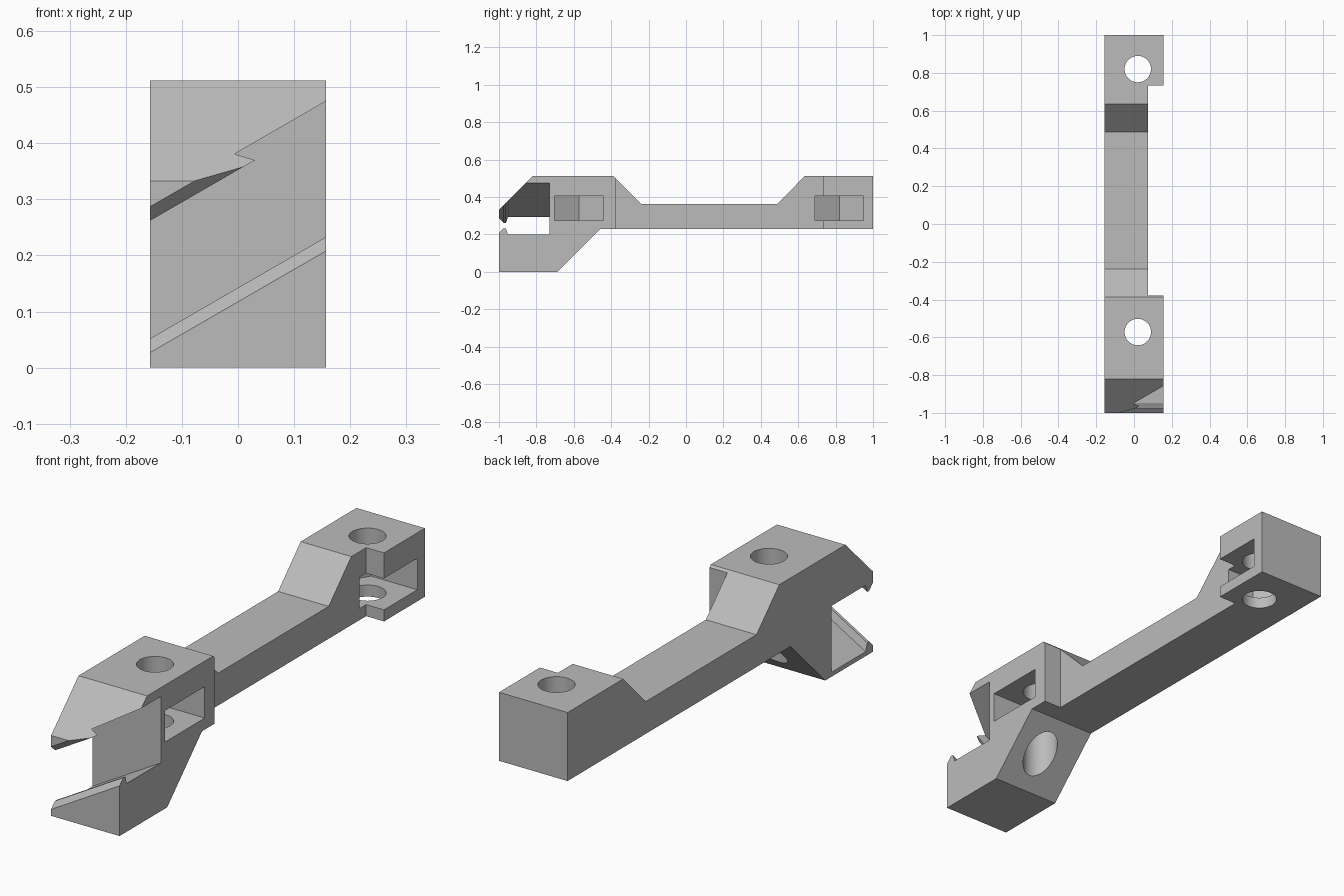
import bpy, bmesh, math
from mathutils import Vector

if "Cube" in bpy.data.objects:
    bpy.data.objects.remove(bpy.data.objects["Cube"], do_unlink=True)

HALF = 0.157            # half width of the bracket
HOLE_X = 0.02           # bolt axis
BOLTS = (-0.572, 0.82)  # bolt positions along the arm

grey = bpy.data.materials.new("plain_grey")
grey.use_nodes = True
colour = (0.5, 0.5, 0.5, 1)
grey.diffuse_color = colour
grey.node_tree.nodes["Principled BSDF"].inputs["Base Color"].default_value = colour


def extrude(name, points, direction):
    """Solid made by sweeping a closed outline along a direction."""
    bm = bmesh.new()
    face = bm.faces.new([bm.verts.new(p) for p in points])
    moved = bmesh.ops.extrude_face_region(bm, geom=[face])["geom"]
    verts = [v for v in moved if isinstance(v, bmesh.types.BMVert)]
    bmesh.ops.translate(bm, verts=verts, vec=Vector(direction))
    bmesh.ops.recalc_face_normals(bm, faces=bm.faces)
    mesh = bpy.data.meshes.new(name)
    bm.to_mesh(mesh)
    bm.free()
    mesh.materials.append(grey)
    obj = bpy.data.objects.new(name, mesh)
    bpy.context.collection.objects.link(obj)
    return obj


def cut(target, cutter):
    """Subtract a cutter, apply the result and discard the cutter."""
    cutter.hide_render = True
    mod = target.modifiers.new("cut", "BOOLEAN")
    mod.operation, mod.solver, mod.object = "DIFFERENCE", "EXACT", cutter
    bpy.context.view_layer.objects.active = target
    bpy.ops.object.modifier_apply(modifier=mod.name)
    bpy.data.objects.remove(cutter, do_unlink=True)


# Side outline of jaw, arm and rear block
outline = [(-1, 0), (-0.688, 0), (-0.46, 0.228), (1, 0.228), (1, 0.512),
           (0.635, 0.512), (0.487, 0.362), (-0.237, 0.362), (-0.387, 0.512),
           (-0.82, 0.512), (-1, 0.333)]
body = extrude("clamp_bracket", [(-HALF, y, z) for y, z in outline], (2 * HALF, 0, 0))

# Narrowed arm between the two blocks
y0, y1 = -0.378, 0.732
cut(body, extrude("arm_relief", [(0.075, y0, 0.1), (0.4, y0, 0.1), (0.4, y1, 0.1),
                                 (0.075, y1, 0.1)], (0, 0, 1)))

# Slanted jaw channel with hooked lips, rising at 30 degrees across the width
channel = [(-1.05, 0.158), (-0.975, 0.233), (-0.963, 0.233), (-0.952, 0.2), (-0.73, 0.2),
           (-0.73, 0.475), (-0.952, 0.475), (-0.963, 0.443), (-0.975, 0.443),
           (-1.05, 0.518)]
rise, reach = math.tan(math.radians(30)), 0.1
start = HALF + reach
cut(body, extrude("jaw_channel", [(start, y, z + reach * rise) for y, z in channel],
                  (-2 * start, 0, -2 * start * rise)))

for y in BOLTS:
    # Hexagonal nut pocket open on one side
    pocket = [(HOLE_X - 0.15, y), (HOLE_X - 0.075, y - 0.13), (0.3, y - 0.13),
              (0.3, y + 0.13), (HOLE_X - 0.075, y + 0.13)]
    cut(body, extrude("nut_pocket", [(px, py, 0.276) for px, py in pocket], (0, 0, 0.13)))
    # Vertical bolt hole
    ring = [(HOLE_X + 0.07 * math.cos(a), y + 0.07 * math.sin(a), -0.1)
            for a in (math.tau * i / 48 for i in range(48))]
    cut(body, extrude("bolt_hole", ring, (0, 0, 1)))

bpy.ops.object.select_all(action="DESELECT")
body.select_set(True)
bpy.context.view_layer.objects.active = body
bpy.ops.object.shade_smooth_by_angle(angle=math.radians(25))
